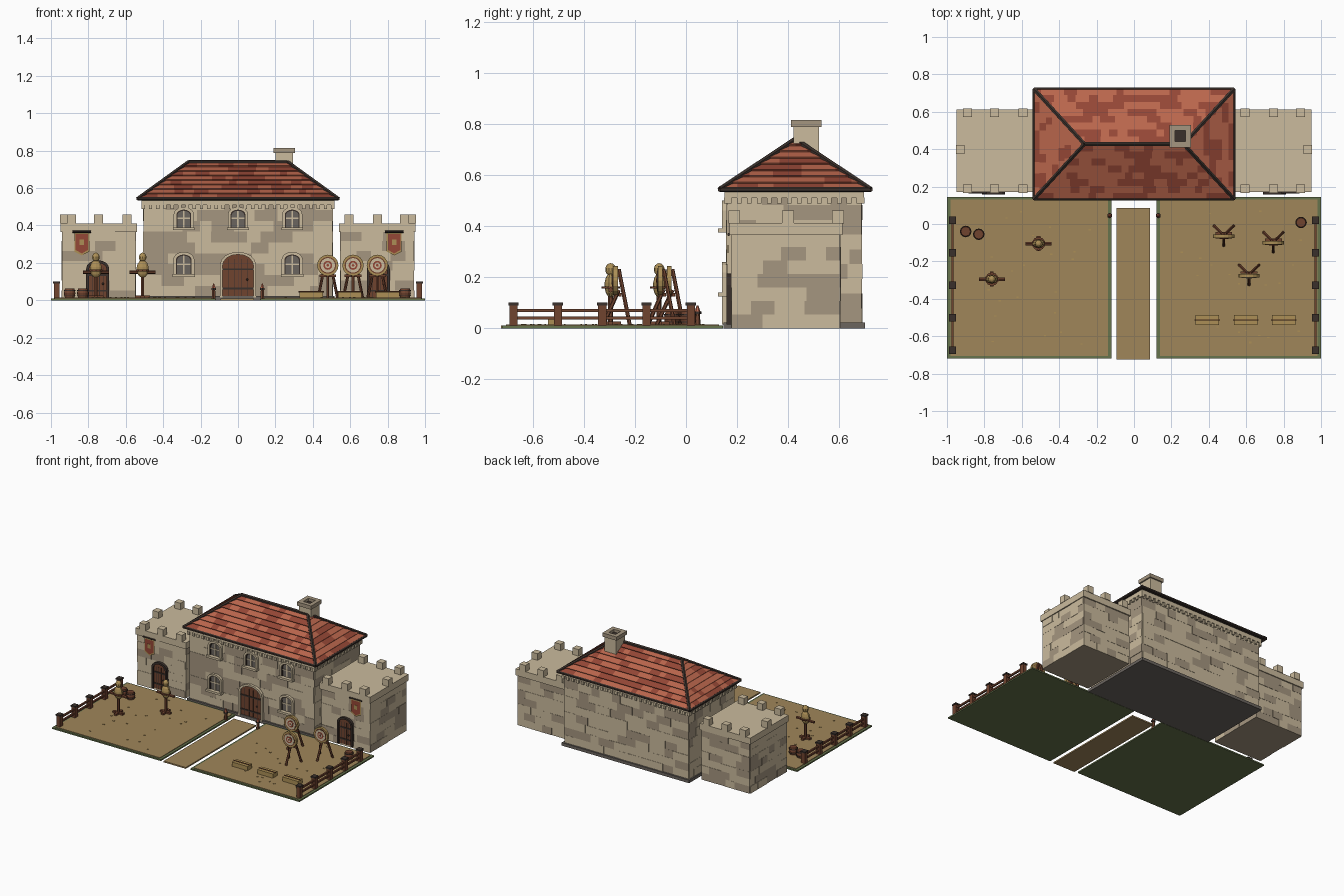
import bpy, bmesh, math, random
from mathutils import Vector, Matrix

random.seed(4)
if "Cube" in bpy.data.objects:
    bpy.data.objects.remove(bpy.data.objects["Cube"])

# Palette, given as display values and turned to linear
PALETTE = {"pale_stone": "CBBB9D", "grey_stone": "A59680", "light_tile": "BA664C", "dark_tile": "954736",
           "dark_iron": "3A302B", "brown_wood": "70432F", "dirt": "A0865A", "grass": "66734C",
           "straw": "AC8F56", "slate": "6B655F"}
MATS = {}
for mat_name, code in PALETTE.items():
    srgb = [int(code[i:i + 2], 16) / 255 for i in range(0, 6, 2)]
    color = [((c + 0.055) / 1.055) ** 2.4 for c in srgb] + [1]
    m = MATS[mat_name] = bpy.data.materials.new(mat_name)
    m.use_nodes = True
    m.diffuse_color = color
    m.node_tree.nodes["Principled BSDF"].inputs["Base Color"].default_value = color


class Part:
    """Collects simple solids into one named object."""
    def __init__(self, name):
        self.name, self.bm, self.slots = name, bmesh.new(), []

    def slot(self, mat):
        if mat not in self.slots:
            self.slots.append(mat)
        return self.slots.index(mat)

    def paint(self, verts, mat):
        for f in {f for v in verts for f in v.link_faces}:
            f.material_index = self.slot(mat)

    def face(self, mat, points):
        self.bm.faces.new([self.bm.verts.new(p) for p in points]).material_index = self.slot(mat)

    def box(self, mat, x0, x1, y0, y1, z0, z1):
        mx = Matrix.Translation(((x0 + x1) / 2, (y0 + y1) / 2, (z0 + z1) / 2))
        mx = mx @ Matrix.Diagonal((abs(x1 - x0), abs(y1 - y0), abs(z1 - z0), 1))
        self.paint(bmesh.ops.create_cube(self.bm, size=1, matrix=mx)["verts"], mat)

    def rod(self, mat, a, b, r, r2=None, sides=6):
        a, b = Vector(a), Vector(b)
        mx = Matrix.Translation((a + b) / 2) @ (b - a).to_track_quat("Z", "Y").to_matrix().to_4x4()
        made = bmesh.ops.create_cone(self.bm, cap_ends=True, segments=sides, radius1=r,
                                     radius2=r if r2 is None else r2, depth=(b - a).length, matrix=mx)
        self.paint(made["verts"], mat)

    def ball(self, mat, center, size):
        mx = Matrix.Translation(center) @ Matrix.Diagonal((*size, 1))
        self.paint(bmesh.ops.create_uvsphere(self.bm, u_segments=10, v_segments=7, radius=1, matrix=mx)["verts"], mat)

    def arch_plate(self, mat, x, z, w, h, y0, y1):
        pts = arch(x, z, w, h)
        self.face(mat, [(px, y0, pz) for px, pz in pts])
        self.band(mat, pts, pts, y0, y1)

    def band(self, mat, pa, pb, ya, yb):
        for i in range(len(pa) - 1):
            self.face(mat, [(pa[i][0], ya, pa[i][1]), (pb[i][0], yb, pb[i][1]),
                            (pb[i + 1][0], yb, pb[i + 1][1]), (pa[i + 1][0], ya, pa[i + 1][1])])

    def arch_frame(self, mat, x, z, w, h, t, y0, y1):
        outer, inner = arch(x, z, w + 2 * t, h + t), arch(x, z, w, h)
        self.band(mat, outer, inner, y0, y0)
        self.band(mat, outer, outer, y1, y0)
        self.band(mat, inner, inner, y0, y1)

    def done(self):
        bmesh.ops.recalc_face_normals(self.bm, faces=self.bm.faces)
        mesh = bpy.data.meshes.new(self.name)
        self.bm.to_mesh(mesh)
        self.bm.free()
        for s in self.slots:
            mesh.materials.append(MATS[s])
        bpy.context.collection.objects.link(bpy.data.objects.new(self.name, mesh))


def arch(x, z, w, h):
    # Open outline with straight jambs and a low curved head
    r, rise = w / 2, w * 0.36
    head = [(x + r * math.cos(a), z + h - rise + rise * math.sin(a)) for a in (math.pi * i / 8 for i in range(9))]
    return [(x + r, z)] + head + [(x - r, z)]


def stone_walls(name, x0, x1, y0, y1, z0, z1, rows):
    p = Part(name)
    p.box("grey_stone", x0, x1, y0, y1, z0, z1)
    step = (z1 - z0) / rows
    for along_x, lo, hi, sides in ((True, x0, x1, (y0, y1)), (False, y0, y1, (x0, x1))):
        for k, side in enumerate(sides):
            for row in range(rows):
                u, za = lo, z0 + row * step
                while u < hi - 0.001:
                    v = u + random.uniform(0.06, 0.13)
                    v = hi if v > hi - 0.04 else v
                    out = side + (1 if k else -1) * random.uniform(0.002, 0.006)
                    mat = "grey_stone" if random.random() < 0.36 else "pale_stone"
                    span = (u, v, side, out) if along_x else (side, out, u, v)
                    p.box(mat, *span, za, za + step)
                    u = v
    p.done()


def window(p, x, z, w, h, y):
    p.arch_plate("slate", x, z, w, h, y - 0.008, y)
    p.arch_frame("dark_iron", x, z, w - 0.012, h - 0.006, 0.006, y - 0.012, y)
    p.arch_frame("pale_stone", x, z, w, h, 0.014, y - 0.02, y)
    p.box("pale_stone", x - 0.005, x + 0.005, y - 0.012, y, z, z + h)
    p.box("pale_stone", x - w / 2, x + w / 2, y - 0.012, y, z + h * 0.47, z + h * 0.55)
    p.box("pale_stone", x - w / 2 - 0.018, x + w / 2 + 0.018, y - 0.035, y, z - 0.015, z)


def door(name, x, w, h, y, frame):
    p = Part(name)
    p.arch_plate("brown_wood", x, 0.015, w, h, y - 0.008, y)
    p.arch_frame(frame, x, 0.015, w, h, 0.014, y - 0.02, y)
    for i in range(1, 5):
        px = x - w / 2 + w * i / 5
        p.box("dark_iron", px - 0.0015, px + 0.0015, y - 0.01, y, 0.015, h - 0.01)
    for z in (0.25, 0.7):
        p.box("dark_iron", x - w / 2, x + w / 2, y - 0.012, y, h * z, h * z + 0.01)
    p.ball("dark_iron", (x + w * 0.3, y - 0.013, h * 0.48), (0.006, 0.006, 0.006))
    p.done()


# Main house with plinth, cornice and dentils
stone_walls("house_walls", -0.502, 0.502, 0.163, 0.684, 0.02, 0.54, 9)
p = Part("house_plinth")
p.box("slate", -0.515, 0.515, 0.147, 0.70, 0, 0.022)
p.done()
p = Part("cornice")
p.box("pale_stone", -0.515, 0.515, 0.15, 0.697, 0.51, 0.54)
for i in range(27):
    x = -0.507 + i * 0.039
    for y in (0.148, 0.683):
        p.box("pale_stone", x - 0.009, x + 0.009, y, y + 0.016, 0.488, 0.512)
for i in range(14):
    y = 0.17 + i * 0.039
    for x in (-0.509, 0.509):
        p.box("pale_stone", x - 0.008, x + 0.008, y - 0.009, y + 0.009, 0.488, 0.512)
p.done()
p = Part("windows")
for x in (-0.29, 0, 0.29):
    window(p, x, 0.39, 0.08, 0.095, 0.16)
    if x:
        window(p, x, 0.14, 0.085, 0.105, 0.16)
p.done()
door("main_door", 0, 0.165, 0.23, 0.16, "pale_stone")

# Hipped roof: solid core, tiled slopes and dark capping
EX, Y0, Y1, EZ, RX, RY, RZ = 0.535, 0.133, 0.722, 0.543, 0.265, 0.4275, 0.738
eave = [Vector((x, y, EZ)) for x, y in ((-EX, Y0), (EX, Y0), (EX, Y1), (-EX, Y1))]
left_end, right_end = Vector((-RX, RY, RZ)), Vector((RX, RY, RZ))
tops = [left_end, right_end, right_end, left_end]
p = Part("roof_tiles")
p.face("dark_iron", eave)
for i in range(4):
    a, b, c, d = eave[i], eave[(i + 1) % 4], tops[i], tops[(i + 1) % 4]
    along = (b - a).normalized()
    length = (b - a).length
    normal = along.cross((c - a)).normalized()
    uc, ud = (c - a).dot(along), (d - a).dot(along)
    slope = c - a - along * uc
    rows = 8
    for row in range(rows):
        t0, t1 = row / rows, (row + 1) / rows
        lo0, hi0 = uc * t0, length + (ud - length) * t0
        lo1, hi1 = uc * t1, length + (ud - length) * t1
        u = lo0
        while u < hi0 - 0.001:
            v = min(u + random.uniform(0.035, 0.085), hi0)
            tu, tv = (min(max(s, lo1), hi1) for s in (u, v))
            foot = a + slope * t0
            head = a + slope * t1
            lift = normal * 0.007
            pts = [foot + along * u + lift, foot + along * v + lift, head + along * tv]
            if tv - tu > 0.0005:
                pts.append(head + along * tu)
            mat = "dark_tile" if random.random() < 0.42 else "light_tile"
            p.face(mat, pts)
            p.face(mat, [foot + along * u, foot + along * v, pts[1], pts[0]])
            u = v
p.done()
p = Part("roof_capping")
p.rod("dark_iron", left_end, right_end, 0.013)
for i in range(4):
    p.rod("dark_iron", eave[i], tops[i], 0.012)
    p.rod("dark_iron", eave[i], eave[(i + 1) % 4], 0.01)
p.done()

# Chimney with an open cap
p = Part("chimney")
p.box("pale_stone", 0.2, 0.295, 0.42, 0.52, 0.64, 0.79)
p.box("dark_iron", 0.21, 0.285, 0.43, 0.51, 0.79, 0.795)
for x0, x1, y0, y1 in ((0.19, 0.22, 0.41, 0.53), (0.275, 0.305, 0.41, 0.53),
                       (0.22, 0.275, 0.41, 0.44), (0.22, 0.275, 0.5, 0.53)):
    p.box("grey_stone", x0, x1, y0, y1, 0.788, 0.815)
p.done()

# Items repeated on both sides
for s, side in ((1, "left"), (-1, "right")):
    xa, xb = sorted((s * 0.55, s * 0.938))
    stone_walls(side + "_wing_walls", xa, xb, 0.181, 0.601, 0, 0.37, 7)
    p = Part(side + "_wing_parapet")
    p.box("pale_stone", xa - 0.011, xb + 0.011, 0.17, 0.613, 0.365, 0.412)
    for x in (0.593, 0.745, 0.89):
        for y in (0.166, 0.572):
            p.box("pale_stone", s * x - 0.024, s * x + 0.024, y, y + 0.046, 0.41, 0.46)
    p.box("pale_stone", s * 0.906, s * 0.953, 0.375, 0.422, 0.41, 0.46)
    p.done()
    door(side + "_wing_door", s * 0.75, 0.095, 0.185, 0.178, "dark_iron")

    p = Part(side + "_banner")
    p.rod("dark_iron", (s * 0.835 - 0.05, 0.167, 0.367), (s * 0.835 + 0.05, 0.167, 0.367), 0.006)
    for mat, w, top, low, y in (("straw", 0.04, 0.367, 0.24, 0.169), ("dark_tile", 0.034, 0.355, 0.25, 0.167)):
        p.face(mat, [(s * 0.835 + u, y, z) for u, z in
                     ((-w, top), (w, top), (w, low + 0.02), (0, low), (-w, low + 0.02))])
    p.box("straw", s * 0.835 - 0.012, s * 0.835 + 0.012, 0.163, 0.166, 0.295, 0.325)
    p.done()

    xa, xb = sorted((s * 0.12, s))
    p = Part(side + "_yard")
    p.box("grass", xa, xb, -0.72, 0.145, 0, 0.01)
    p.box("dirt", xa + 0.018, xb - 0.018, -0.705, 0.13, 0.009, 0.014)
    for i in range(22):
        x, y = random.uniform(xa + 0.1, xb - 0.1), random.uniform(-0.65, 0.1)
        p.box("straw", x, x + 0.012, y, y + 0.007, 0.013, 0.017)
    p.done()

    p = Part(side + "_fence")
    for i in range(5):
        y = -0.675 + i * 0.1735
        p.box("brown_wood", s * 0.97 - 0.015, s * 0.97 + 0.015, y - 0.016, y + 0.016, 0.01, 0.092)
        p.box("dark_iron", s * 0.97 - 0.019, s * 0.97 + 0.019, y - 0.02, y + 0.02, 0.09, 0.1)
    for z in (0.04, 0.07):
        p.box("brown_wood", s * 0.97 - 0.006, s * 0.97 + 0.006, -0.675, 0.019, z - 0.006, z + 0.006)
    p.done()

    p = Part(side + "_path_torch")
    p.rod("brown_wood", (s * 0.13, 0.045, 0), (s * 0.13, 0.045, 0.06), 0.013, 0.009)
    p.rod("dark_iron", (s * 0.13, 0.045, 0.055), (s * 0.13, 0.045, 0.066), 0.015)
    p.rod("light_tile", (s * 0.13, 0.045, 0.066), (s * 0.13, 0.045, 0.09), 0.011, 0.003)
    p.done()

p = Part("path")
p.box("dirt", -0.093, 0.085, -0.725, 0.085, 0, 0.01)
p.done()

# Barrels
p = Part("barrels")
for x, y in ((-0.9, -0.04), (-0.83, -0.055), (0.893, 0.008)):
    p.rod("brown_wood", (x, y, 0.012), (x, y, 0.038), 0.025, 0.031, 12)
    p.rod("brown_wood", (x, y, 0.038), (x, y, 0.064), 0.031, 0.025, 12)
    for z in (0.022, 0.05):
        p.rod("dark_iron", (x, y, z), (x, y, z + 0.005), 0.031, 0.031, 12)
p.done()

# Training dummies of stuffed straw on posts
for i, (x, y) in enumerate(((-0.51, -0.105), (-0.76, -0.295))):
    p = Part("training_dummy_%d" % (i + 1))
    p.box("brown_wood", x - 0.04, x + 0.04, y - 0.01, y + 0.01, 0.012, 0.027)
    p.box("brown_wood", x - 0.01, x + 0.01, y - 0.04, y + 0.04, 0.012, 0.027)
    p.rod("brown_wood", (x, y, 0.01), (x, y, 0.22), 0.01)
    p.rod("brown_wood", (x - 0.07, y, 0.15), (x + 0.07, y, 0.15), 0.01)
    p.ball("straw", (x, y, 0.168), (0.034, 0.024, 0.048))
    p.ball("straw", (x, y, 0.23), (0.021, 0.021, 0.025))
    p.rod("brown_wood", (x, y, 0.155), (x, y, 0.164), 0.036, 0.036, 10)
    p.done()

# Archery targets on three-legged stands
for i, (x, y) in enumerate(((0.48, -0.065), (0.745, -0.1), (0.615, -0.275))):
    p = Part("archery_target_%d" % (i + 1))
    for k, (mat, r) in enumerate((("straw", 0.057), ("brown_wood", 0.045), ("pale_stone", 0.039),
                                  ("dark_tile", 0.024), ("pale_stone", 0.015), ("dark_tile", 0.007))):
        p.rod(mat, (x, y + 0.008, 0.187), (x, y - 0.01 - k * 0.0015, 0.187), r, r, 16)
    for dx in (-0.052, 0.052):
        p.rod("brown_wood", (x + dx, y + 0.055, 0.012), (x + dx * 0.15, y + 0.012, 0.23), 0.008)
    p.rod("brown_wood", (x, y - 0.05, 0.012), (x, y + 0.012, 0.15), 0.008)
    p.box("brown_wood", x - 0.045, x + 0.045, y + 0.01, y + 0.022, 0.125, 0.137)
    p.done()

# Straw bales with a rod laid along the top
p = Part("straw_bales")
for x in (0.392, 0.597, 0.8):
    p.box("straw", x - 0.063, x + 0.063, -0.54, -0.487, 0.012, 0.045)
    p.rod("brown_wood", (x - 0.068, -0.513, 0.046), (x + 0.068, -0.513, 0.046), 0.004)
p.done()
